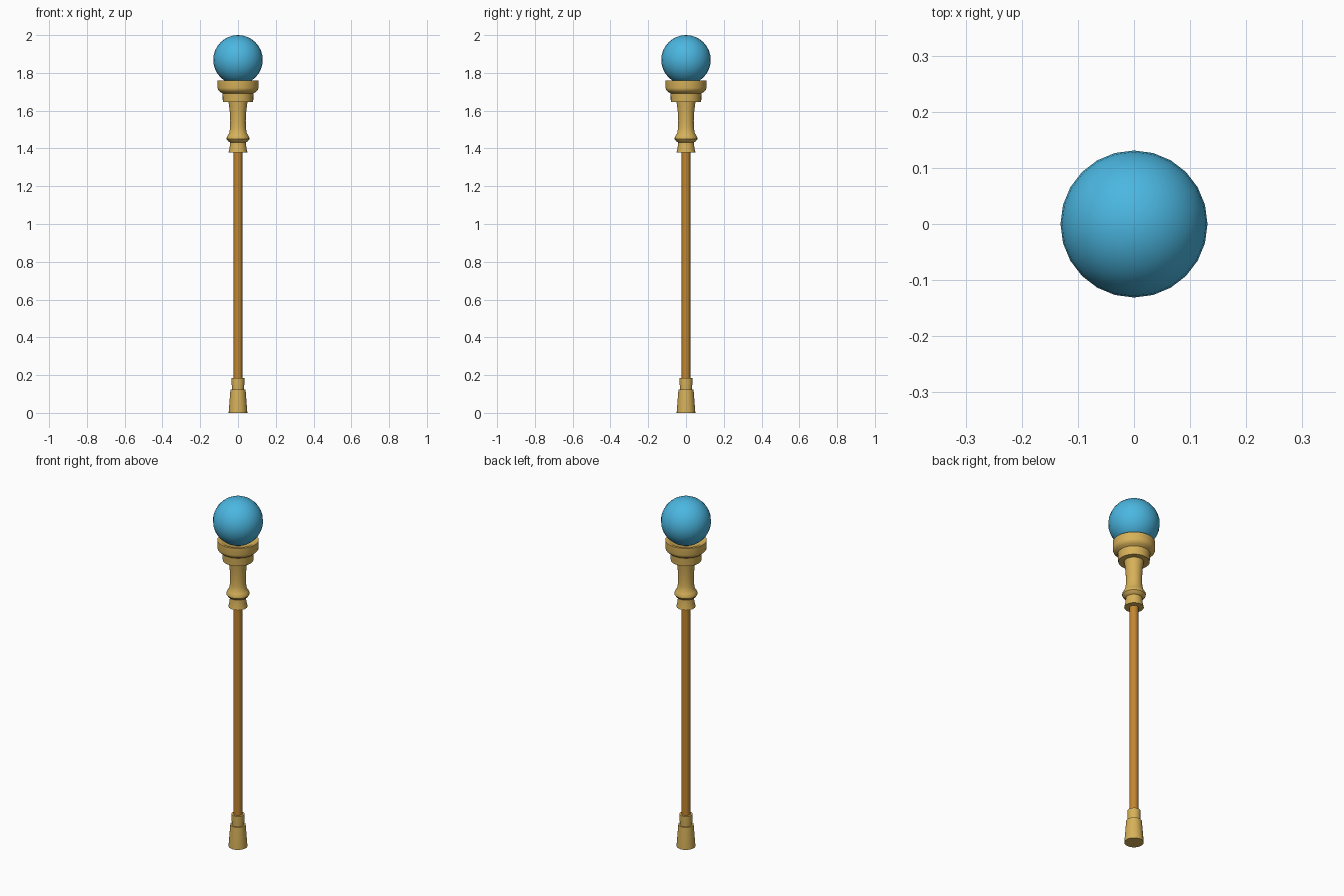
import bpy, bmesh, math

if "Cube" in bpy.data.objects:
    bpy.data.objects.remove(bpy.data.objects["Cube"])


def material(name, rgb):
    m = bpy.data.materials.new(name)
    m.diffuse_color = (*rgb, 1)
    m.use_nodes = True
    m.node_tree.nodes["Principled BSDF"].inputs["Base Color"].default_value = m.diffuse_color
    return m


gold = material("gold", (0.68, 0.44, 0.10))
bronze = material("bronze", (0.54, 0.24, 0.03))
blue = material("blue", (0.07, 0.47, 0.75))


def finish(obj, mat, angle):
    obj.data.materials.append(mat)
    bpy.ops.object.select_all(action='DESELECT')
    obj.select_set(True)
    bpy.context.view_layer.objects.active = obj
    bpy.ops.object.shade_smooth_by_angle(angle=math.radians(angle))


def lathe(name, profile, mat, sides=24):
    """Revolve an (r, z) profile, listed bottom to top, around z."""
    bm = bmesh.new()
    verts = [bm.verts.new((r, 0, z)) for r, z in profile]
    edges = [bm.edges.new(pair) for pair in zip(verts, verts[1:])]
    bmesh.ops.spin(bm, geom=verts + edges, cent=(0, 0, 0), axis=(0, 0, 1),
                   angle=math.tau, steps=sides, use_merge=False)
    bmesh.ops.remove_doubles(bm, verts=bm.verts[:], dist=1e-5)
    bmesh.ops.recalc_face_normals(bm, faces=bm.faces[:])
    mesh = bpy.data.meshes.new(name)
    bm.to_mesh(mesh)
    bm.free()
    obj = bpy.data.objects.new(name, mesh)
    bpy.context.collection.objects.link(obj)
    finish(obj, mat, 35)


# Flared foot ferrule
lathe("foot", [(0, 0), (0.049, 0), (0.049, 0.008), (0.040, 0.125), (0.032, 0.125),
               (0.034, 0.165), (0.034, 0.185), (0, 0.185)], gold)

# Long thin rod
lathe("rod", [(0, 0.15), (0.023, 0.15), (0.023, 1.41), (0, 1.41)], bronze, 16)

# Waisted neck with a bulging ring
lathe("neck", [(0, 1.378), (0.050, 1.378), (0.044, 1.405), (0.042, 1.432),
               (0.052, 1.438), (0.060, 1.449), (0.060, 1.458), (0.053, 1.471),
               (0.046, 1.482), (0.042, 1.51), (0.041, 1.55), (0.044, 1.60),
               (0.050, 1.645), (0, 1.645)], gold)

# Stepped cup under the orb
lathe("cup", [(0, 1.645), (0.080, 1.645), (0.083, 1.692), (0.096, 1.700),
              (0.106, 1.710), (0.108, 1.720), (0.108, 1.760), (0.094, 1.760),
              (0.075, 1.748), (0, 1.735)], gold)

# Orb
bpy.ops.mesh.primitive_uv_sphere_add(segments=24, ring_count=16, radius=0.131,
                                     location=(0, 0, 1.869))
orb = bpy.context.object
orb.name = "orb"
finish(orb, blue, 60)
